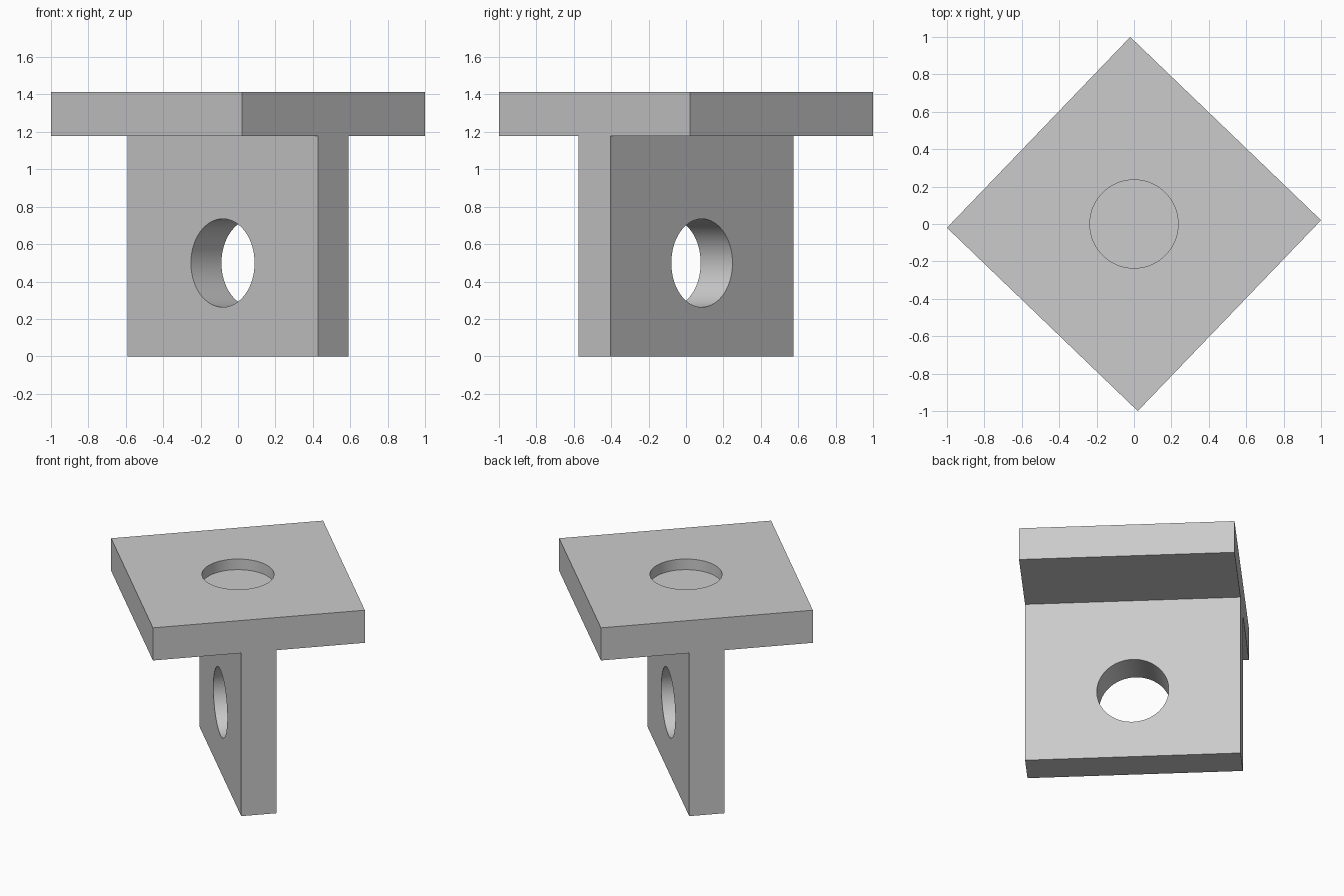
import bpy, bmesh, math
from mathutils import Matrix

if "Cube" in bpy.data.objects:
    bpy.data.objects.remove(bpy.data.objects["Cube"], do_unlink=True)

HALF = 0.7073            # half the square plate's side
THICK = HALF / 3         # thickness of plate and web
HEIGHT = 1.414
RADIUS = 0.236
RECESS = 0.077
TURN = Matrix.Rotation(math.radians(-43.85), 4, "Z")

grey = bpy.data.materials.new("plain grey")
grey.use_nodes = True
grey.diffuse_color = (0.6, 0.6, 0.6, 1)
grey.node_tree.nodes["Principled BSDF"].inputs["Base Color"].default_value = grey.diffuse_color


def make_object(name, bm):
    bmesh.ops.recalc_face_normals(bm, faces=bm.faces)
    mesh = bpy.data.meshes.new(name)
    bm.to_mesh(mesh)
    bm.free()
    mesh.materials.append(grey)
    obj = bpy.data.objects.new(name, mesh)
    bpy.context.collection.objects.link(obj)
    return obj


def cut_hole(target, depth, placement):
    bm = bmesh.new()
    bmesh.ops.create_cone(bm, cap_ends=True, segments=96, radius1=RADIUS,
                          radius2=RADIUS, depth=depth, matrix=placement)
    cutter = make_object("hole_cutter", bm)
    cutter.hide_render = True
    mod = target.modifiers.new("hole", "BOOLEAN")
    mod.operation = "DIFFERENCE"
    mod.solver = "EXACT"
    mod.object = cutter
    bpy.ops.object.modifier_apply(modifier=mod.name)
    bpy.data.objects.remove(cutter, do_unlink=True)


# T-shaped profile swept along the bracket's width
right_half = [(THICK / 2, 0), (THICK / 2, HEIGHT - THICK),
              (HALF, HEIGHT - THICK), (HALF, HEIGHT)]
profile = right_half + [(-y, z) for y, z in reversed(right_half)]
bm = bmesh.new()
face = bm.faces.new([bm.verts.new((-HALF, y, z)) for y, z in profile])
sweep = bmesh.ops.extrude_face_region(bm, geom=[face])
swept = [v for v in sweep["geom"] if isinstance(v, bmesh.types.BMVert)]
bmesh.ops.translate(bm, verts=swept, vec=(2 * HALF, 0, 0))
bracket = make_object("t_bracket", bm)
bpy.context.view_layer.objects.active = bracket
bracket.select_set(True)

# Through hole in the web, shallow round recess in the top plate
cut_hole(bracket, 1, Matrix.Translation((0, 0, 0.499)) @ Matrix.Rotation(math.pi / 2, 4, "X"))
cut_hole(bracket, 2 * RECESS, Matrix.Translation((0, 0, HEIGHT)))

# Turn the bracket to stand diagonally
bracket.data.transform(TURN)
bpy.ops.object.shade_smooth_by_angle(angle=math.radians(30))
